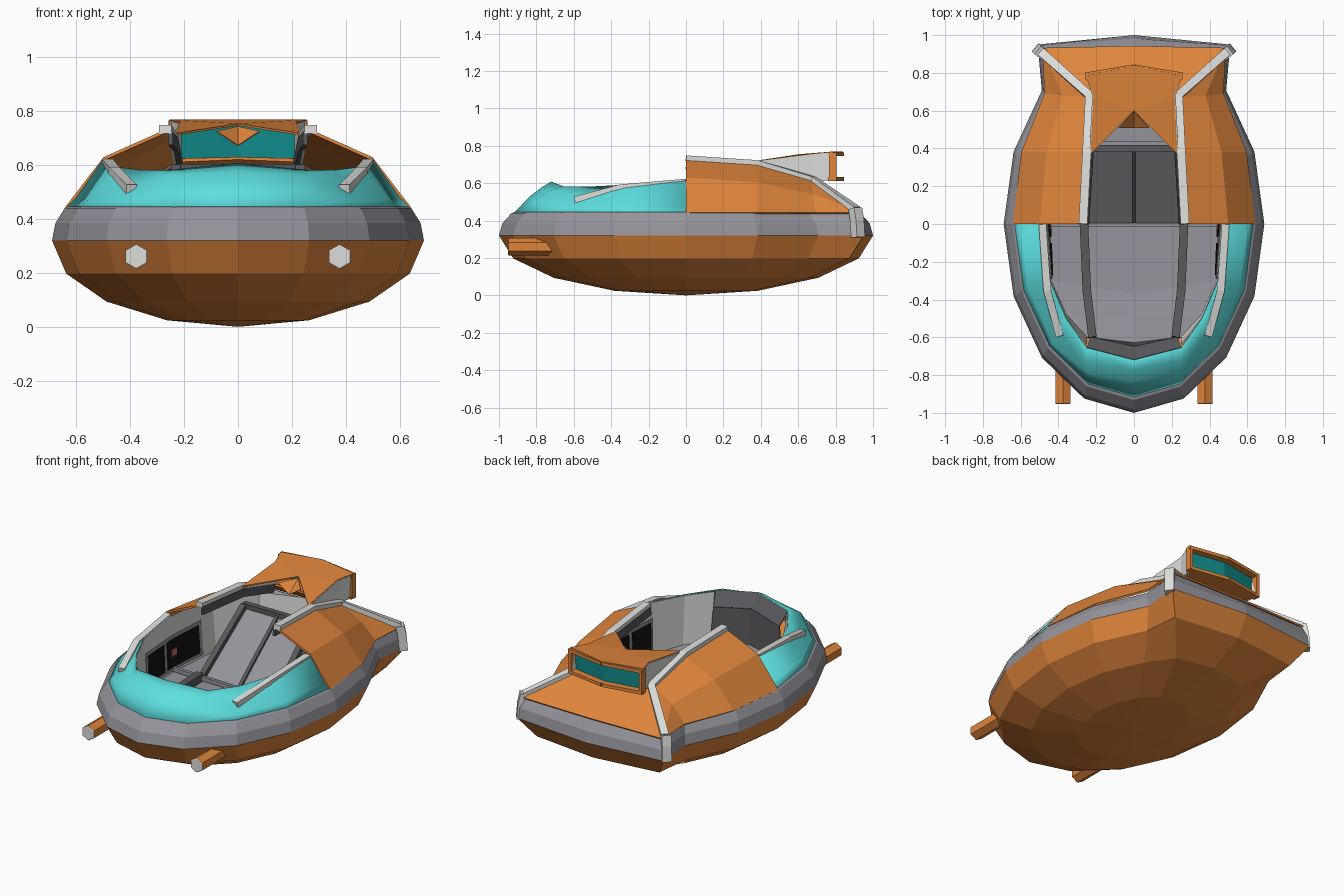
import bpy, bmesh, math
from mathutils import Vector

if "Cube" in bpy.data.objects:
    bpy.data.objects.remove(bpy.data.objects["Cube"])


def mat(name, r, g, b):
    m = bpy.data.materials.new(name)
    m.diffuse_color = (r, g, b, 1)
    m.use_nodes = True
    m.node_tree.nodes["Principled BSDF"].inputs["Base Color"].default_value = m.diffuse_color
    return m


ORANGE = mat("orange", .74, .235, .045)
TEAL = mat("teal", .11, .74, .74)
DEEP = mat("deep teal", .005, .25, .25)
GREY = mat("grey", .30, .295, .33)
DARK = mat("dark grey", .10, .10, .11)
LIGHT = mat("light grey", .72, .72, .70)
BLACK = mat("black", .006, .006, .006)
RED = mat("red", .55, .14, .10)


def make(name, verts, faces, m, mirror=True, thick=0, smooth=False, fix=False):
    me = bpy.data.meshes.new(name)
    me.from_pydata([tuple(v) for v in verts], [], faces)
    if fix:
        bm = bmesh.new()
        bm.from_mesh(me)
        bmesh.ops.recalc_face_normals(bm, faces=bm.faces)
        bm.to_mesh(me)
        bm.free()
    me.materials.append(m)
    ob = bpy.data.objects.new(name, me)
    bpy.context.collection.objects.link(ob)
    if smooth:
        for p in me.polygons:
            p.use_smooth = True
    if mirror:
        ob.modifiers.new("mirror", 'MIRROR').use_clip = True
    if thick:
        s = ob.modifiers.new("thickness", 'SOLIDIFY')
        s.thickness = thick
        s.offset = 0
    return ob


def sheet(name, rows, m, closed=False, **kw):
    """Surface spanned between rows of points."""
    n = len(rows[0])
    faces = []
    for i in range(len(rows) - 1):
        for j in range(n if closed else n - 1):
            k = (j + 1) % n
            faces.append((i*n + j, i*n + k, (i+1)*n + k, (i+1)*n + j))
    return make(name, [p for r in rows for p in r], faces, m, **kw)


def bar(name, path, w, h, m, up=(0, 0, 1), **kw):
    """Rectangular section swept along a path."""
    pts = [Vector(p) for p in path]
    up = Vector(up)
    verts = []
    for i, p in enumerate(pts):
        t = (pts[min(i+1, len(pts)-1)] - pts[max(i-1, 0)]).normalized()
        s = t.cross(up).normalized()
        u = s.cross(t)
        for a, b in ((-1, -1), (1, -1), (1, 1), (-1, 1)):
            verts.append(p + s*a*w/2 + u*b*h/2)
    faces = [(0, 1, 2, 3), tuple(len(verts) - 4 + k for k in range(4))]
    for i in range(len(pts) - 1):
        for k in range(4):
            l = (k + 1) % 4
            faces.append((4*i + k, 4*i + l, 4*i + 4 + l, 4*i + 4 + k))
    return make(name, verts, faces, m, fix=True, **kw)


# Hull outline: 16-sided oval with a squared-off tail
def ring(scale, z, square=1.0, tail=None):
    out = []
    for k in range(16):
        a = k * math.pi / 8
        x, y = .69 * math.sin(a) * scale, -math.cos(a) * scale
        if k in (7, 9):
            x += square * (math.copysign(.51, x) * scale - x)
            y += square * ((tail or .95 * scale) - y)
        out.append((x, y, z))
    return out


# Lower hull
rows = [ring(math.sin(i*math.pi/8), .32 - .32*math.cos(i*math.pi/8), (0, .3, .8, 1)[i-1])
        for i in range(1, 5)]
verts = [p for r in rows for p in r] + [(0, 0, 0)]
faces = [(i*16+j, i*16+(j+1) % 16, (i+1)*16+(j+1) % 16, (i+1)*16+j)
         for i in range(3) for j in range(16)]
faces += [((j+1) % 16, j, 64) for j in range(16)]
make("lower_hull", verts, faces, ORANGE, mirror=False, fix=True)

# Grey belt with a thin lip
sheet("hull_belt", [ring(1, .32), ring(.982, .385, 1, .945), ring(.932, .44, 1, .925),
                    ring(.91, .447, 1, .91), ring(.89, .43, 1, .89)],
      GREY, closed=True, mirror=False)

# Teal front cowl
sheet("front_cowl", [
    [(0, -.912, .445), (.24, -.845, .445), (.445, -.645, .445), (.582, -.35, .445), (.63, 0, .445)],
    [(0, -.83, .53), (.245, -.785, .52), (.43, -.63, .468), (.555, -.34, .468), (.60, 0, .475)],
    [(0, -.77, .575), (.25, -.72, .56), (.39, -.57, .51), (.475, -.34, .575), (.505, 0, .61)],
    [(0, -.72, .605), (.25, -.655, .58), (.36, -.50, .58), (.445, -.30, .59), (.47, 0, .61)],
], TEAL, smooth=True, thick=.006)
bar("cowl_rail", [(.485, 0, .605), (.46, -.35, .575), (.395, -.59, .51)], .04, .036, LIGHT)

# Orange rear canopy
inner = [(.27, 0, .725), (.25, .38, .70), (.235, .67, .615), (.47, .91, .455)]
sheet("rear_canopy", [
    [(.637, 0, .44), (.592, .38, .44), (.47, .69, .44), (.48, .92, .44)],
    [(.495, 0, .625), (.46, .38, .60), (.375, .68, .535), (.475, .915, .45)],
    inner], ORANGE, thick=.012)
sheet("rear_deck", [
    [(0, .66, .625), (.235, .67, .615)], [(0, .94, .445), (.48, .93, .445)]],
    ORANGE, thick=.01)
bar("canopy_rail", [(.27, 0, .733), (.25, .38, .708), (.235, .68, .62), (.49, .91, .46)],
    .046, .03, LIGHT)
bar("canopy_inner_rail", [(.25, 0, .70), (.23, .38, .675), (.215, .66, .60)], .016, .05, DARK)
bar("tail_corner", [(.49, .905, .465), (.50, .915, .40), (.505, .92, .31)], .055, .05, LIGHT,
    up=(1, .8, 0))

# Cockpit tub
wall_top = [(.25, -.64, .577), (.36, -.50, .575), (.445, -.30, .585), (.47, 0, .605),
            (.45, .38, .59), (.30, .64, .56), (0, .655, .60)]
wall_low = [(.25, -.60, .28), (.36, -.48, .27), (.44, -.30, .26), (.45, 0, .26),
            (.42, .38, .26), (.30, .62, .26), (0, .62, .26)]
sheet("cockpit_wall", [wall_top, wall_low], LIGHT, thick=.006)
sheet("cockpit_floor", [
    [(0, -.63, .31), (0, -.50, .28), (0, -.37, .25), (0, 0, .25), (0, .38, .25), (0, .62, .25)],
    wall_low[:6]], GREY, thick=.006)
sheet("dashboard", [[(0, -.72, .605), (.25, -.655, .58)], [(0, -.65, .53), (.23, -.60, .50)]],
      DARK, thick=.006)
sheet("dashboard_front", [[(0, -.65, .53), (.23, -.60, .50)], [(0, -.63, .30), (.25, -.60, .28)]],
      DARK, thick=.006)
bar("floor_strut", [(.265, 0, .285), (.25, -.35, .285), (.22, -.60, .32)], .045, .05, DARK)
bar("floor_crossbar", [(0, -.005, .275), (.45, -.005, .285)], .02, .025, GREY)

# Reclined seat back with dark frame
make("seat_back", [(0, 0, .26), (.25, 0, .26), (.23, .39, .575), (0, .39, .575),
                   (.25, .44, .26), (.23, .44, .575), (0, .44, .575), (0, .44, .26)],
     [(0, 1, 2, 3), (1, 4, 5, 2), (3, 2, 5, 6), (4, 7, 6, 5)], GREY)
bar("seat_side_frame", [(.255, 0, .275), (.23, .39, .59)], .035, .03, DARK)
bar("seat_centre_frame", [(0, 0, .265), (0, .39, .58)], .022, .02, DARK, mirror=False)
bar("seat_top_frame", [(-.24, .40, .59), (.24, .40, .59)], .035, .03, DARK, mirror=False)


# Screens on the side walls
def plate(name, y0, y1, z0, z1, off, m):
    def p(y, z):
        f = (z - .26) / .34
        lo = .44 + (y + .3)/30 if y < 0 else .45 - y*.079
        hi = .445 + (y + .3)/12 if y < 0 else .47 - y*.053
        return (lo + (hi - lo)*f - off, y, z)
    ys = [y0, 0, y1] if y0 < 0 < y1 else [y0, y1]
    sheet(name, [[p(y, z0) for y in ys], [p(y, z1) for y in ys]], m, thick=.004)


plate("screen_surround", -.29, .26, .28, .49, .007, GREY)
plate("front_screen", -.27, -.10, .30, .47, .012, BLACK)
plate("rear_screen", -.07, .23, .30, .47, .012, BLACK)
plate("screen_light", -.03, .02, .37, .41, .016, RED)


# Raised rear scoop
make("scoop_top", [(0, .60, .75), (.23, .37, .715), (.215, .68, .755), (.255, .785, .765),
                   (0, .84, .765)], [(0, 1, 2), (0, 2, 3, 4)], ORANGE, thick=.008)
make("scoop_notch", [(0, .60, .742), (.08, .51, .725), (0, .51, .672)], [(0, 1, 2)],
     ORANGE, thick=.005)
make("scoop_side", [(.23, .38, .70), (.215, .68, .61), (.24, .79, .615), (.25, .79, .765),
                    (.215, .68, .755), (.23, .37, .715)], [(0, 1, 4, 5), (1, 2, 3, 4)],
     LIGHT, thick=.012)
sheet("scoop_floor", [[(0, .66, .625), (.215, .67, .62)], [(0, .83, .62), (.245, .785, .62)]],
      ORANGE, thick=.01)
sheet("scoop_glass", [[(0, .80, .62), (.24, .76, .62)], [(0, .80, .757), (.24, .76, .757)]],
      DEEP, thick=.005)
for name, z in (("scoop_frame_top", .755), ("scoop_frame_bottom", .622)):
    bar(name, [(0, .825, z), (.255, .782, z)], .04, .02, ORANGE)
bar("scoop_frame_side", [(.246, .785, .615), (.246, .785, .763)], .04, .02, ORANGE, up=(1, 0, 0))


# Hexagonal front thrusters with pale caps
def hexagon(r, y):
    return [(.377 + r*math.sin(k*math.pi/3), y, .26 + r*math.cos(k*math.pi/3)) for k in range(6)]


sheet("thruster", [hexagon(.046, -.95), hexagon(.046, -.70)], ORANGE, closed=True, fix=True)
make("thruster_cap", hexagon(.046, -.95) + hexagon(.041, -.953),
     [tuple(range(6, 12))] + [(k, (k+1) % 6, 6 + (k+1) % 6, 6 + k) for k in range(6)],
     LIGHT, fix=True)
